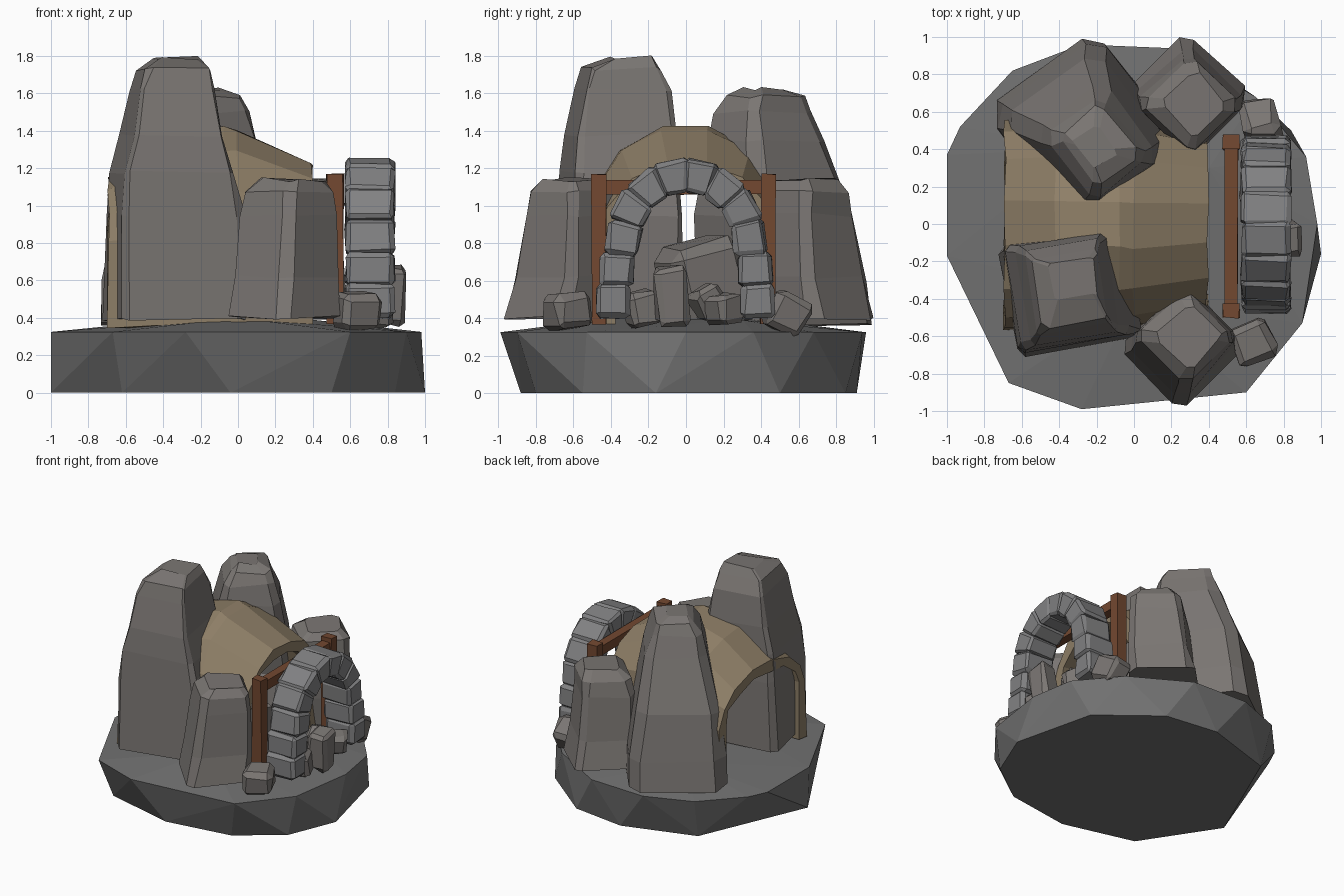
import bpy, bmesh, random
from math import sin, cos, pi, radians
from mathutils import Vector, Matrix, Euler

if "Cube" in bpy.data.objects:
    bpy.data.objects.remove(bpy.data.objects["Cube"])

random.seed(4)


def material(name, rgb):
    m = bpy.data.materials.new(name)
    m.diffuse_color = (*rgb, 1)
    m.use_nodes = True
    m.node_tree.nodes["Principled BSDF"].inputs["Base Color"].default_value = m.diffuse_color
    return m


ROCK = material("rock", (0.195, 0.18, 0.17))
SLAB = material("slab_grey", (0.165, 0.165, 0.165))
BLOCK = material("block_grey", (0.22, 0.22, 0.225))
SAND = material("sandstone", (0.27, 0.21, 0.135))
WOOD = material("wood", (0.17, 0.065, 0.03))


def finish(bm, name, mat):
    bmesh.ops.recalc_face_normals(bm, faces=bm.faces[:])
    me = bpy.data.meshes.new(name)
    bm.to_mesh(me)
    bm.free()
    ob = bpy.data.objects.new(name, me)
    bpy.context.collection.objects.link(ob)
    me.materials.append(mat)
    return ob


def jit(a):
    return Vector([random.uniform(-a, a) for _ in range(3)])


def loft(name, rings, mat):
    """Skin closed rings of equal length and cap both ends."""
    bm = bmesh.new()
    vs = [[bm.verts.new(p) for p in r] for r in rings]
    n = len(vs[0])
    for a, b in zip(vs, vs[1:]):
        for i in range(n):
            bm.faces.new((a[i], a[(i + 1) % n], b[(i + 1) % n], b[i]))
    bm.faces.new(vs[0])
    bm.faces.new(vs[-1])
    return finish(bm, name, mat)


def boulder(name, rings, rot, flip=1, shift=0.0, cut=0.3):
    """Standing rock: stacked chamfered rectangles (z, cx, cy, half x, half y)."""
    c, s = cos(radians(rot)), sin(radians(rot))
    k = 1 - cut
    shape = [(1, -k), (1, k), (k, 1), (-k, 1), (-1, k), (-1, -k), (-k, -1), (k, -1)]
    out = []
    for z, cx, cy, hx, hy in rings:
        ring = []
        for u, v in shape:
            u, v = u * hx, v * hy
            p = Vector((cx + c * u - s * v, flip * (cy + s * u + c * v) + shift, z))
            ring.append(p + jit(0.012))
        out.append(ring)
    return loft(name, out, ROCK)


def block(name, loc, size, rot, mat, bevel=0.2, rough=0.012, taper=0.0):
    """Rough-hewn bevelled stone; taper makes it a wedge along its y axis."""
    bm = bmesh.new()
    bmesh.ops.create_cube(bm, size=1, matrix=Matrix.Diagonal((*size, 1)))
    if bevel:
        bmesh.ops.bevel(bm, geom=bm.edges[:], offset=bevel * min(size), segments=1,
                        affect='EDGES')
    for v in bm.verts:
        v.co.z *= 1 + taper * v.co.y / size[1]
        v.co += jit(rough)
    e = Euler([radians(a) for a in rot])
    bmesh.ops.transform(bm, matrix=Matrix.Translation(loc) @ e.to_matrix().to_4x4(),
                        verts=bm.verts[:])
    return finish(bm, name, mat)


# Faceted ground slab
top = [(-1, .37), (-.93, .52), (-.65, .82), (-.28, .96), (.2, .94), (.65, .68), (.92, .36),
       (.98, 0), (.9, -.53), (.6, -.9), (-.28, -.99), (-.67, -.85), (-1, -.17)]
bottom = [(1, -.16), (.84, .5), (.4, .85), (-.04, .91), (-.62, .73), (-1, -.15),
          (-.62, -.73), (-.04, -.88), (.5, -.8), (.84, -.55)]
bm = bmesh.new()
for x, y in top:
    bm.verts.new((x, y, 0.325))
for x, y in bottom:
    bm.verts.new((x, y, 0))
for p in [(0, -.4, .4), (.4, .3, .39), (-.3, .4, .395)]:
    bm.verts.new(p)
bmesh.ops.convex_hull(bm, input=bm.verts[:])
finish(bm, "ground_slab", SLAB)

# Standing rocks around the tunnel
boulder("tall_front_rock", [(.39, -.335, -.36, .345, .30), (.95, -.34, -.35, .335, .295),
        (1.18, -.35, -.35, .30, .28), (1.38, -.355, -.35, .245, .26),
        (1.62, -.35, -.335, .205, .235), (1.73, -.34, -.345, .175, .19),
        (1.79, -.33, -.30, .12, .10)], 9, cut=0.12)
boulder("tall_back_rock", [(.37, -.28, .52, .37, .37), (.60, -.265, .51, .365, .36),
        (.95, -.245, .47, .315, .355), (1.35, -.20, .42, .235, .255),
        (1.50, -.195, .41, .19, .22), (1.58, -.19, .42, .145, .175),
        (1.62, -.21, .41, .08, .10)], 37, cut=0.26)
low = [(.4, .25, -.655, .245, .245), (.62, .26, -.625, .225, .215), (.95, .265, -.605, .205, .205),
       (1.07, .275, -.605, .185, .185), (1.14, .295, -.605, .13, .13)]
boulder("low_front_rock", low, 45, cut=0.24)
boulder("low_back_rock", [(z, x + .03, y, a, b) for z, x, y, a, b in low], 45, -1, 0.032, 0.24)

# Sandstone tunnel: thick vault open at both ends (x, half width, crown height)
N = 7
sections = []
for x, w, zt in [(-.69, .56, 1.15), (-.42, .56, 1.36), (-.08, .56, 1.43), (.0, .55, 1.42),
                 (.39, .47, 1.23)]:
    ring = []
    for t in (0, 0.085):
        spring, r = .82, w - t
        arc = [(r, .35)] + [(r * cos(pi * i / N), spring + (zt - t - spring) * sin(pi * i / N))
                            for i in range(N + 1)] + [(-r, .35)]
        pts = [Vector((x, y, z)) + jit(.012) for y, z in arc]
        ring += pts if t == 0 else pts[::-1]
    sections.append(ring)
loft("sandstone_tunnel", sections, SAND)

# Stone archway, mirrored halves (y, z, lean in degrees, wedge)
half = [(.385, .49, 0, 0), (.37, .66, 2, 0), (.333, .825, 8, .2), (.29, .975, 28, .45),
        (.195, 1.085, 52, .5), (.068, 1.15, 78, .5)]
for side in (-1, 1):
    for i, (y, z, lean, wedge) in enumerate(half):
        block(f"arch_block_{'front' if side < 0 else 'back'}_{i}", (.705, side * y, z),
              (.26, .18, .18 if i < 3 else .155), (side * lean, 0, 0), BLOCK, .13, .008,
              side * wedge)

# Timber frame
for side in (-1, 1):
    block(f"post_{'front' if side < 0 else 'back'}", (.52, side * .45 - .012, .77),
          (.088, .08, .8), (0, 0, 0), WOOD, 0, .005)
block("crossbeam", (.52, -.01, 1.1), (.07, .96, .075), (0, 0, 0), WOOD, 0, .004)

# Loose rubble: location, size, rotation
rubble = [((.635, -.63, .44), (.22, .21, .19), (8, 0, 25)),
          ((.68, .54, .42), (.19, .22, .2), (-32, 0, 10)),
          ((.72, -.23, .45), (.18, .17, .19), (12, 0, 15)),
          ((.81, -.08, .52), (.16, .17, .31), (4, 5, 8)),
          ((.66, .12, .49), (.18, .15, .16), (30, 0, 20)),
          ((.74, .20, .45), (.18, .15, .16), (10, 0, 40)),
          ((.05, .10, .56), (.40, .42, .50), (14, 0, 20))]
for i, (loc, size, rot) in enumerate(rubble):
    block(f"rubble_{i}", loc, size, rot, ROCK, .17, .012)
